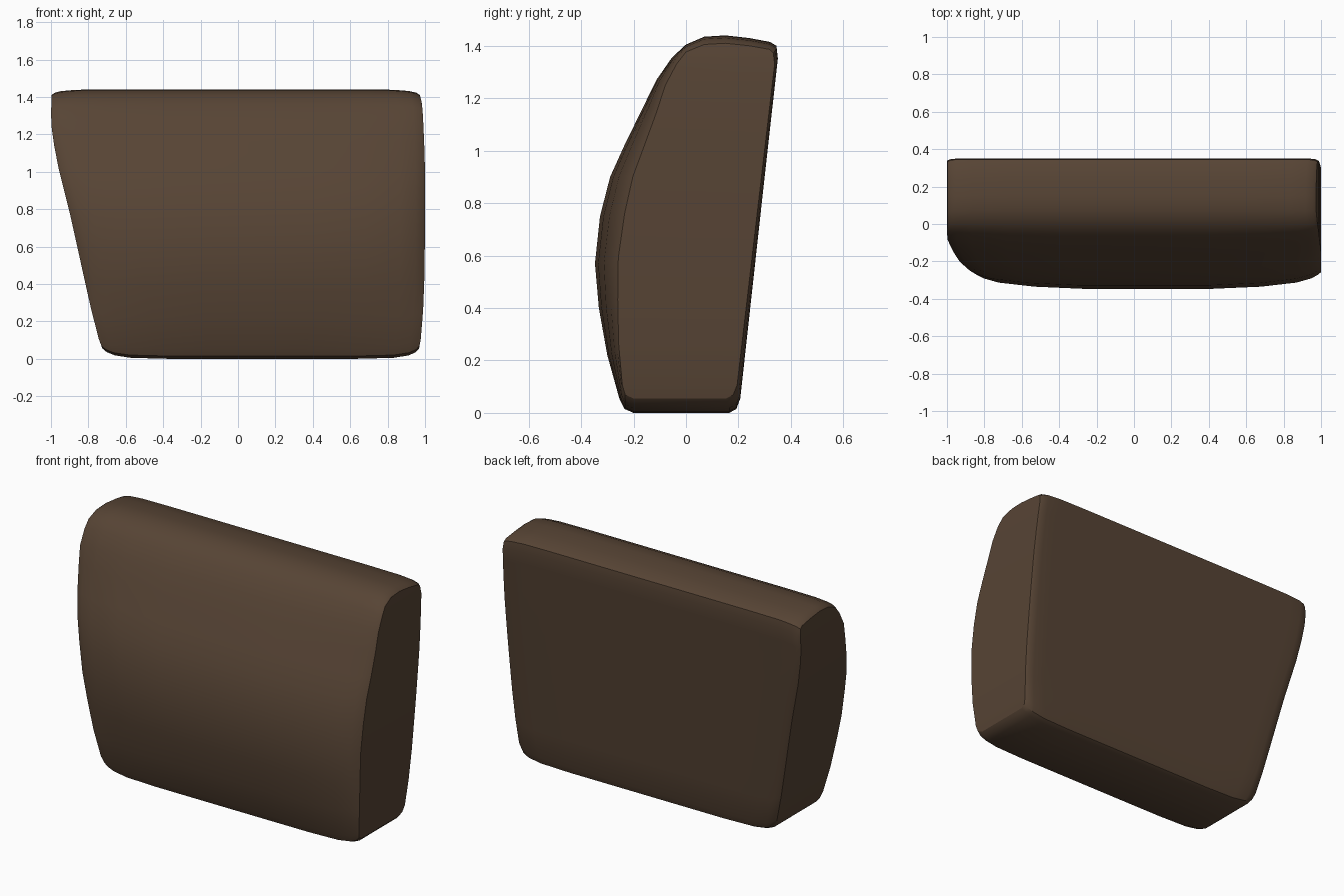
import bpy, bmesh, math

if "Cube" in bpy.data.objects:
    bpy.data.objects.remove(bpy.data.objects["Cube"])

H = 1.44
# Side profile: (y, z) up the front, over the top
front = [(-0.20, 0.0), (-0.235, 0.015), (-0.255, 0.055), (-0.303, 0.22), (-0.337, 0.4),
         (-0.353, 0.57), (-0.334, 0.75), (-0.295, 0.9), (-0.24, 1.02), (-0.17, 1.16),
         (-0.115, 1.27), (-0.055, 1.355)]
top = [(0.0, 1.405), (0.07, 1.435), (0.15, 1.44), (0.24, 1.43), (0.32, 1.415), (0.345, 1.4)]
# Slanted flat back, matched row by row with the front
back = [(0.165, 0.0), (0.192, 0.015), (0.207, 0.055)]
back += [(0.207 + (z - 0.055) * 0.143 / 1.3, z) for _, z in front[3:]]
profile = front + top + back[::-1]

# Outline of the two ends as (z, x)
left_edge = [(0.0, -0.70), (0.055, -0.725), (0.14, -0.757), (0.42, -0.82), (0.74, -0.89),
             (1.04, -0.965), (1.22, -0.997), (1.3, -1.0), (1.44, -0.995)]
right_edge = [(0.0, 0.96), (0.055, 0.968), (0.15, 0.985), (0.4, 0.996), (0.7, 1.0),
              (1.0, 1.0), (1.2, 0.994), (1.36, 0.985), (1.44, 0.965)]
# Sections: distance from end, bulge loss, bottom raise, top drop, back inset
sections = [(0.0, 0.10, 0.055, 0.03, 0.012), (0.015, 0.086, 0.035, 0.018, 0.004),
            (0.05, 0.066, 0.018, 0.009, 0), (0.13, 0.042, 0.005, 0.002, 0),
            (0.32, 0.019, 0, 0, 0), (0.6, 0.006, 0, 0, 0)]


def interp(table, z):
    for (z0, x0), (z1, x1) in zip(table, table[1:]):
        if z <= z1:
            return x0 + (x1 - x0) * (z - z0) / (z1 - z0)
    return table[-1][1]


def ring(bm, edge, side, section):
    d, loss, low, drop, inset = section
    verts = []
    for i, (y, z) in enumerate(profile):
        nz = low + z * (H - low - drop) / H
        if i < len(front):
            y += loss * math.sin(math.pi * z / H)
        elif i >= len(front) + len(top) - 1:
            y -= inset
        verts.append(bm.verts.new((interp(edge, nz) - side * d, y, nz)))
    return verts


# Cushion body lofted from end to end
bm = bmesh.new()
rings = [ring(bm, left_edge, -1, s) for s in sections]
rings += [ring(bm, right_edge, 1, s) for s in reversed(sections)]
n = len(profile)
for a, b in zip(rings, rings[1:]):
    for i in range(n):
        j = (i + 1) % n
        bm.faces.new((a[i], a[j], b[j], b[i]))

# End caps in rows, so they follow the curved end outline
k = len(front)
for r in (rings[0], rings[-1]):
    for i in range(k - 1):
        bm.faces.new((r[i], r[i + 1], r[n - 2 - i], r[n - 1 - i]))
    bm.faces.new(r[k - 1:n - k + 1])
bmesh.ops.recalc_face_normals(bm, faces=bm.faces)

mesh = bpy.data.meshes.new("back_cushion")
bm.to_mesh(mesh)
bm.free()
cushion = bpy.data.objects.new("back_cushion", mesh)
bpy.context.collection.objects.link(cushion)

# Brown upholstery
mat = bpy.data.materials.new("brown_upholstery")
mat.diffuse_color = (0.095, 0.058, 0.035, 1)
mat.use_nodes = True
mat.node_tree.nodes["Principled BSDF"].inputs["Base Color"].default_value = mat.diffuse_color
mesh.materials.append(mat)

bpy.context.view_layer.objects.active = cushion
cushion.select_set(True)
bpy.ops.object.shade_smooth_by_angle(angle=math.radians(30))
